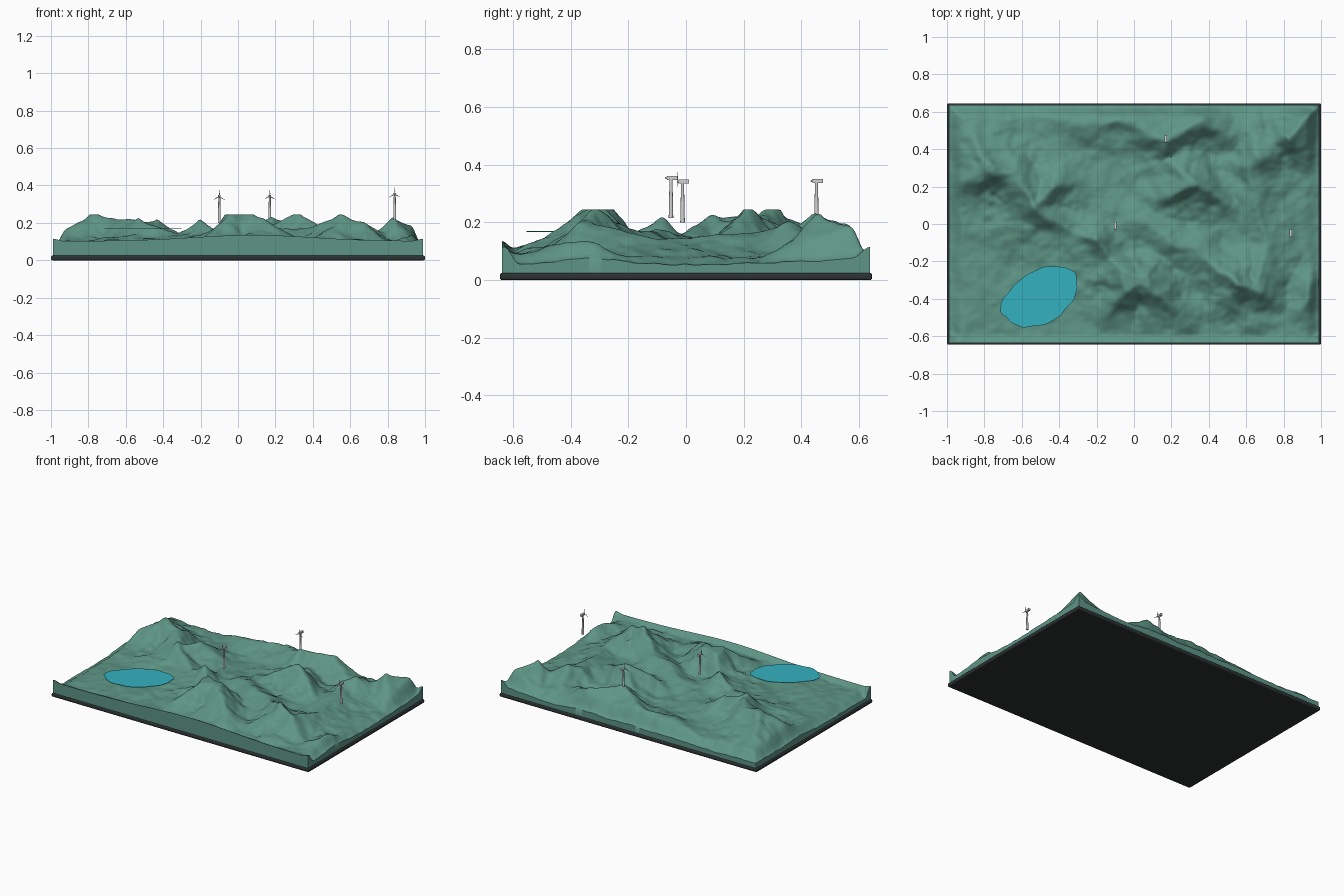
import bpy, bmesh, math
from mathutils import Vector, noise

if "Cube" in bpy.data.objects:
    bpy.data.objects.remove(bpy.data.objects["Cube"])

W, D = 0.99, 0.637      # terrain half sizes
NX, NY = 200, 128       # terrain grid cells


def material(name, rgb):
    m = bpy.data.materials.new(name)
    m.diffuse_color = (*rgb, 1)
    m.use_nodes = True
    m.node_tree.nodes["Principled BSDF"].inputs["Base Color"].default_value = m.diffuse_color
    return m


GREEN = material("terrain_green", (0.112, 0.30, 0.235))
BLUE = material("lake_blue", (0.034, 0.44, 0.53))
BLACK = material("base_black", (0.026, 0.032, 0.034))
GREY = material("turbine_grey", (0.64, 0.64, 0.64))


def finish(bm, name, mat, smooth=None):
    bmesh.ops.recalc_face_normals(bm, faces=bm.faces)
    me = bpy.data.meshes.new(name)
    bm.to_mesh(me)
    bm.free()
    ob = bpy.data.objects.new(name, me)
    bpy.context.collection.objects.link(ob)
    me.materials.append(mat)
    if smooth:
        bpy.ops.object.select_all(action='DESELECT')
        ob.select_set(True)
        bpy.context.view_layer.objects.active = ob
        bpy.ops.object.shade_smooth_by_angle(angle=math.radians(smooth))
    return ob


# Mountain ridge lines as (x, y, crest height); noise adds the detail
RIDGES = [
    [(-.97, .16, .12), (-.78, .30, .245), (-.67, .27, .22), (-.53, .1, .215),
     (-.33, -.06, .14), (-.2, -.09, .21), (-.13, -.18, .16), (-.05, -.29, .26),
     (.06, -.32, .255), (.25, -.47, .15)],
    [(-.78, .30, .24), (-.9, .55, .12)],
    [(-.53, .1, .2), (-.43, .2, .21), (-.3, .23, .13)],
    [(-.03, -.34, .25), (-.2, -.55, .10)],
    [(0, .03, .14), (.2, -.09, .17), (.4, -.18, .17), (.54, -.31, .24),
     (.67, -.35, .2), (.71, -.1, .14), (.62, .3, .17)],
    [(.12, .12, .15), (.31, .22, .245), (.52, .1, .14)],
    [(.31, .22, .235), (.2, .33, .17)],
    [(.62, .3, .17), (.67, .36, .2), (.73, .42, .15), (.81, .45, .22), (.93, .57, .185)],
    [(-.4, .54, .13), (0, .54, .17), (.17, .45, .22), (.36, .55, .19), (.5, .48, .13)],
    [(.97, -.32, .15), (.88, -.45, .12)],
]
SEGMENTS = [(Vector(a), Vector(b)) for r in RIDGES for a, b in zip(r, r[1:])]


def fbm(x, y, scale, seed, octaves=3):
    return noise.fractal(Vector((x * scale, y * scale, seed)), 1.0, 2.0, octaves)


def ramp(t):
    t = min(max(t, 0), 1)
    return t * t * (3 - 2 * t)


def height(x, y):
    # rolling valley floor, lower in the east and along three edges
    ground = 0.088 - 0.018 * ramp(x) + 0.014 * fbm(x, y, 4, 7)
    edge = min(W - abs(x), D - y)
    ground = 0.052 + (ground - 0.052) * ramp(edge / 0.08)
    # bend the plane so crests and spurs wander
    wx = x + 0.025 * fbm(x, y, 6, 1.3)
    wy = y + 0.025 * fbm(x, y, 6, 9.1)
    width = 0.092 * (1 + 0.45 * fbm(x, y, 8, 4.4))
    total = 0
    for a, b in SEGMENTS:
        ex, ey = b.x - a.x, b.y - a.y
        t = ((wx - a.x) * ex + (wy - a.y) * ey) / (ex * ex + ey * ey)
        t = min(max(t, 0), 1)
        d = math.hypot(wx - a.x - t * ex, wy - a.y - t * ey)
        if d > 0.5:
            continue
        crest = a.z + t * (b.z - a.z) - ground
        soft = math.sqrt(d * d + 0.0006) - 0.0245
        total += max(crest * math.exp(-soft / max(width, 0.04)), 0) ** 12
    rise = total ** (1 / 12)
    z = ground + rise * (0.3 + 0.7 * ramp(edge / 0.07)) + 0.005 * fbm(x, y, 14, 2.2)
    # raised lip along the front edge and at three corners
    lip = 0.103 + 0.032 * math.exp(-((x - 0.08) / 0.45) ** 2)
    z += (lip - z) * (1 - ramp((y + D) / 0.045))
    corner = math.hypot(W - abs(x), D - abs(y))
    if x > 0 or y < 0:
        z += max(0.115 - z, 0) * (1 - ramp(corner / 0.06))
    return min(max(z, 0.04), 0.245)


# Terrain block: height field with side walls
bm = bmesh.new()
bmesh.ops.create_grid(bm, x_segments=NX, y_segments=NY, size=1)
for v in bm.verts:
    x, y = v.co.x * W, v.co.y * D
    v.co = (x, y, height(x, y))
rim = [e for e in bm.edges if e.is_boundary]
for v in bmesh.ops.extrude_edge_only(bm, edges=rim)["geom"]:
    if isinstance(v, bmesh.types.BMVert):
        v.co.z = 0.02
finish(bm, "terrain", GREEN, 55)

# Base plate with rounded edges
bm = bmesh.new()
bmesh.ops.create_cube(bm, size=1)
for v in bm.verts:
    v.co = (v.co.x * 2, v.co.y * 1.29, v.co.z * 0.025 + 0.0125)
bmesh.ops.bevel(bm, geom=bm.edges[:], offset=0.008, segments=3, profile=0.5, affect='EDGES')
finish(bm, "base_plate", BLACK)

# Lake: thin sheet, a tilted oval with a wavy shoreline and one cove
bm = bmesh.new()
tilt = math.radians(28)
shore = []
for i in range(64):
    a = math.tau * i / 64
    wave = 1 + 0.03 * math.sin(3 * a + 0.5) + 0.02 * math.sin(7 * a) + 0.012 * math.sin(13 * a)
    wave -= 0.12 * math.exp(-((a - 2.1) / 0.35) ** 2)
    u, w = 0.22 * wave * math.cos(a), 0.142 * wave * math.sin(a)
    shore.append(bm.verts.new((-0.505 + u * math.cos(tilt) - w * math.sin(tilt),
                               -0.388 + u * math.sin(tilt) + w * math.cos(tilt), 0.166)))
face = bm.faces.new(shore)
for v in bmesh.ops.extrude_face_region(bm, geom=[face])["geom"]:
    if isinstance(v, bmesh.types.BMVert):
        v.co.z += 0.003
finish(bm, "lake", BLUE)


def cone(bm, r1, r2, a, b, sides=12):
    a, b = Vector(a), Vector(b)
    geo = bmesh.ops.create_cone(bm, cap_ends=True, segments=sides, radius1=r1,
                                radius2=r2, depth=(b - a).length)["verts"]
    q = Vector((0, 0, 1)).rotation_difference(b - a)
    for v in geo:
        v.co = q @ v.co + (a + b) / 2


# Wind turbines: tower, nacelle with hub, three blades
for i, (x, y, base, hub) in enumerate([(-.1, -.012, .2, .341), (.17, .452, .2, .343),
                                       (.838, -.052, .215, .354)], 1):
    bm = bmesh.new()
    cone(bm, 0.008, 0.005, (x, y, base), (x, y, hub))
    finish(bm, f"turbine_tower_{i}", GREY, 40)

    bm = bmesh.new()
    geo = bmesh.ops.create_cube(bm, size=1)["verts"]
    for v in geo:
        v.co = (x + v.co.x * 0.014, y + 0.004 + v.co.y * 0.036, hub + v.co.z * 0.014)
    cone(bm, 0.005, 0.002, (x, y - 0.013, hub), (x, y - 0.02, hub))
    finish(bm, f"turbine_nacelle_{i}", GREY)

    bm = bmesh.new()
    for k in range(3):
        ang = math.radians(90 + 120 * k)
        c, s = math.cos(ang), math.sin(ang)
        ring = [(0.002, -0.0015), (0.012, -0.003), (0.034, -0.0007),
                (0.034, 0.0007), (0.012, 0.0015), (0.002, 0.0015)]
        f = bm.faces.new([bm.verts.new((x + c * r - s * w, y - 0.018, hub + s * r + c * w))
                          for r, w in ring])
        for v in bmesh.ops.extrude_face_region(bm, geom=[f])["geom"]:
            if isinstance(v, bmesh.types.BMVert):
                v.co.y += 0.0015
    finish(bm, f"turbine_blades_{i}", GREY)
